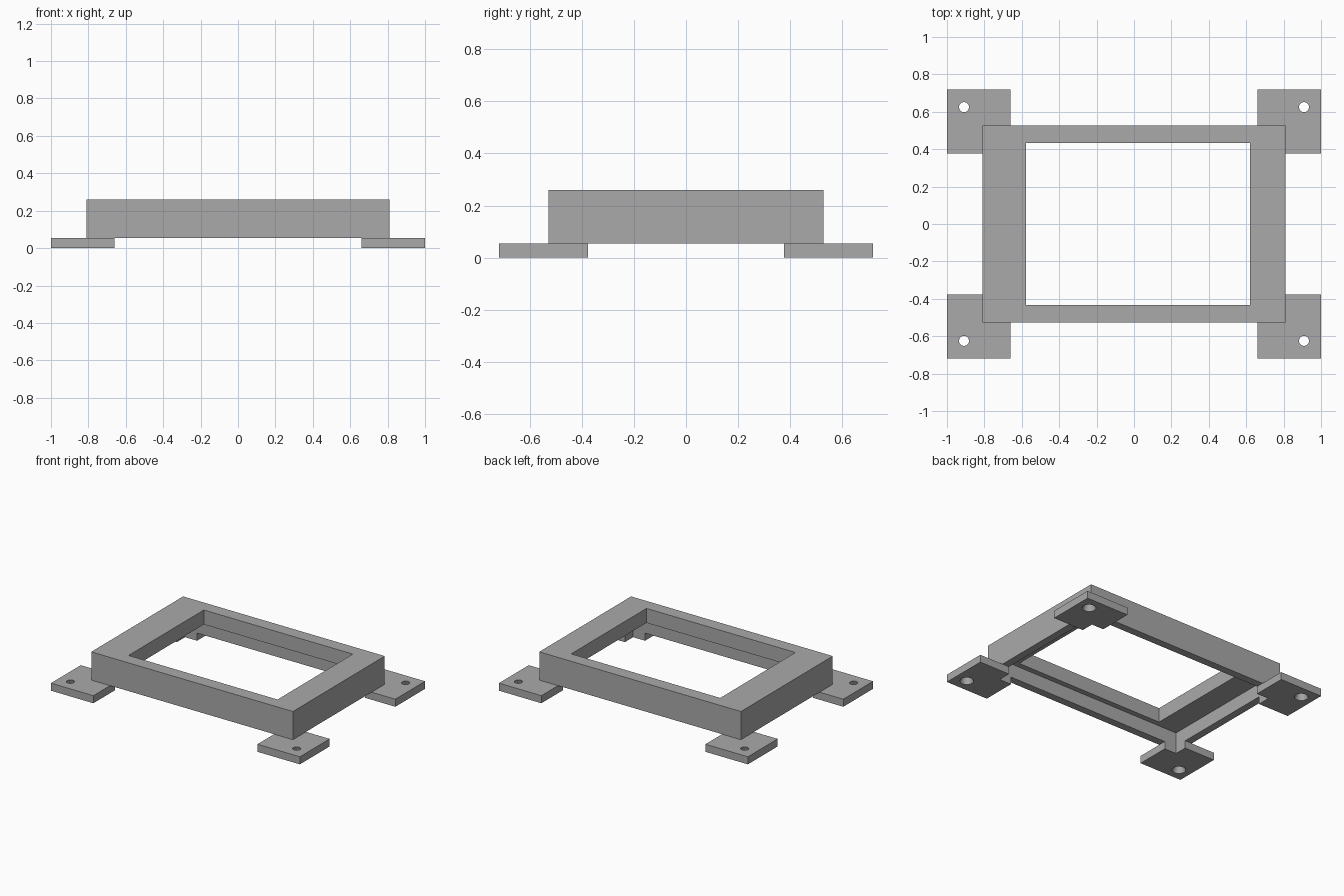
import bpy

cube = bpy.data.objects.get("Cube")
if cube:
    bpy.data.objects.remove(cube, do_unlink=True)

# Single matte grey
grey = bpy.data.materials.new("plain grey")
grey.use_nodes = True
COLOUR = (0.4, 0.4, 0.4, 1)
grey.diffuse_color = COLOUR
grey.node_tree.nodes["Principled BSDF"].inputs["Base Color"].default_value = COLOUR


def box(name, x0, x1, y0, y1, z0, z1):
    bpy.ops.mesh.primitive_cube_add(size=1, location=((x0 + x1) / 2, (y0 + y1) / 2, (z0 + z1) / 2))
    ob = bpy.context.object
    ob.name = name
    ob.scale = (x1 - x0, y1 - y0, z1 - z0)
    bpy.ops.object.transform_apply(location=True, rotation=False, scale=True)
    ob.data.materials.append(grey)
    return ob


def cut(ob, cutter):
    """Subtract the cutter from the object, then discard the cutter."""
    mod = ob.modifiers.new("cut", 'BOOLEAN')
    mod.operation = 'DIFFERENCE'
    mod.solver = 'EXACT'
    mod.object = cutter
    bpy.context.view_layer.update()
    depsgraph = bpy.context.evaluated_depsgraph_get()
    mesh = bpy.data.meshes.new_from_object(ob.evaluated_get(depsgraph))
    ob.modifiers.clear()
    ob.data = mesh
    bpy.data.objects.remove(cutter, do_unlink=True)


FOOT_Z, CEILING_Z, TOP_Z = 0.055, 0.155, 0.26
CAVITY_X, CAVITY_Y = 0.755, 0.471


def cavity():
    return box("cavity_cutter", -CAVITY_X, CAVITY_X, -CAVITY_Y, CAVITY_Y, -0.1, CEILING_Z)


# Bezel frame: hollow underneath, with an off-centre window through the top
frame = box("bezel_frame", -0.81, 0.81, -0.527, 0.527, FOOT_Z, TOP_Z)
cut(frame, cavity())
cut(frame, box("window_cutter", -0.577, 0.62, -0.432, 0.432, 0.1, 0.4))

# Four corner mounting feet, notched by the cavity, with countersunk screw holes
for sx, side in ((-1, "right"), (1, "left")):
    for sy, end in ((-1, "front"), (1, "back")):
        xs = sorted((sx * 0.659, sx))
        ys = sorted((sy * 0.377, sy * 0.718))
        foot = box(f"{end}_{side}_foot", *xs, *ys, 0, FOOT_Z)
        cut(foot, cavity())
        # Cone is wide at the underside and narrow at the upper face
        bpy.ops.mesh.primitive_cone_add(vertices=32, radius1=0.052, radius2=0.02, depth=0.095,
                                        location=(sx * 0.909, sy * 0.625, FOOT_Z / 2))
        cut(foot, bpy.context.object)
        bpy.ops.object.select_all(action='DESELECT')
        foot.select_set(True)
        bpy.context.view_layer.objects.active = foot
        bpy.ops.object.shade_smooth_by_angle()
